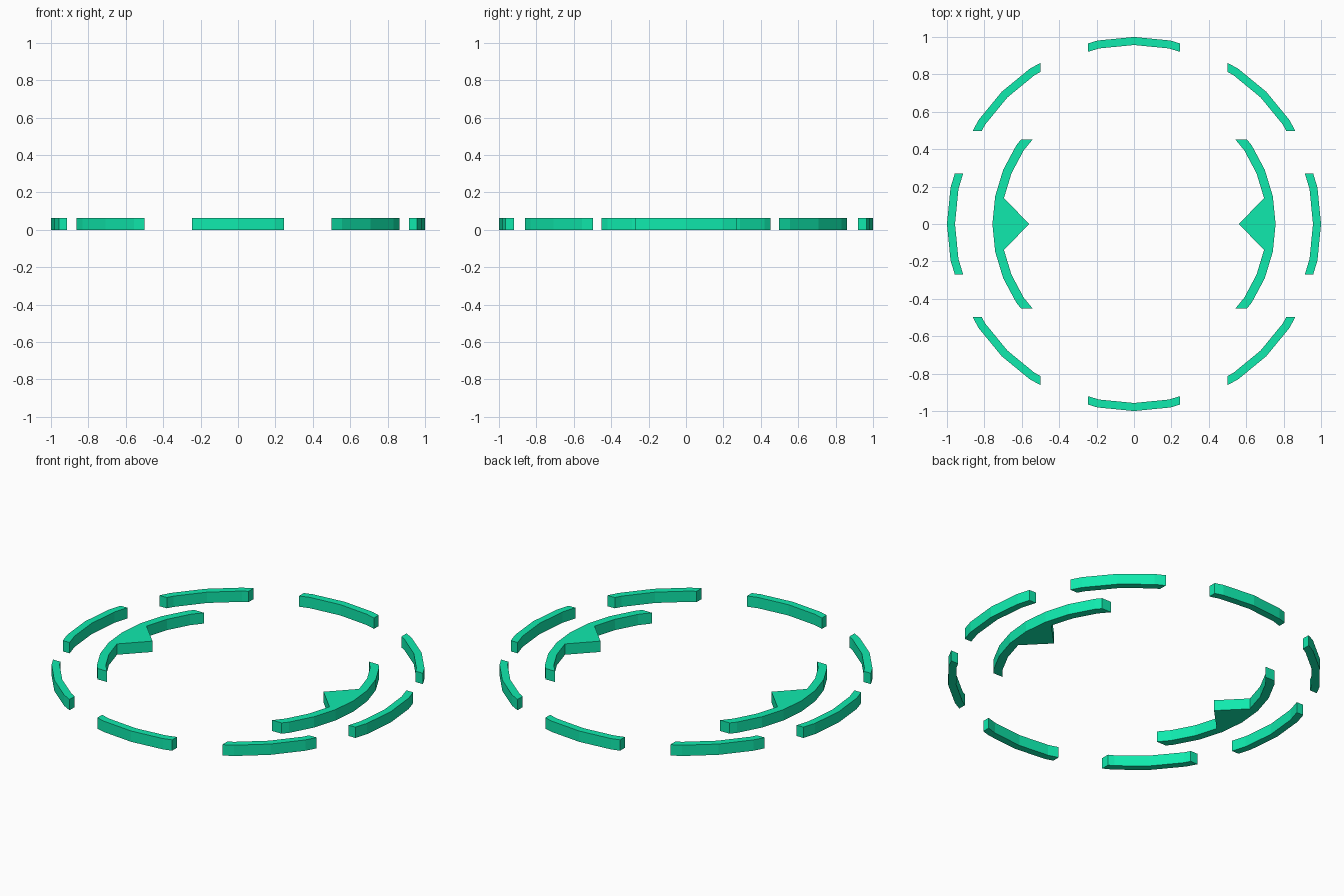
import bpy, bmesh
from math import cos, sin, pi

if "Cube" in bpy.data.objects:
    bpy.data.objects.remove(bpy.data.objects["Cube"])

HEIGHT = 0.064
STEP = pi / 16          # 32-sided rings

mat = bpy.data.materials.new("green")
mat.diffuse_color = (0.005, 0.82, 0.42, 1)
mat.use_nodes = True
mat.node_tree.nodes["Principled BSDF"].inputs["Base Color"].default_value = mat.diffuse_color


def ring_piece(name, outer, inner, first, last, clips, tip=None):
    """Sector of a 32-sided ring, clipped by straight lines and extruded up."""
    bm = bmesh.new()

    def point(r, i):
        return bm.verts.new((r * cos(i * STEP), r * sin(i * STEP), 0))

    outs = {i: point(outer, i) for i in range(first, last + 1)}
    ins = {i: point(inner, i) for i in range(first, last + 1)}
    middle = (first + last) // 2
    if tip:  # pull the middle inner corner in to form the pointer
        ins[middle].co *= tip / inner
    for i in range(first, last):
        bm.faces.new((ins[i], outs[i], outs[i + 1], ins[i + 1]))
    for co, normal in clips:
        bmesh.ops.bisect_plane(bm, geom=bm.verts[:] + bm.edges[:] + bm.faces[:],
                               plane_co=co, plane_no=normal, clear_outer=True)
    ext = bmesh.ops.extrude_face_region(bm, geom=bm.faces[:], use_keep_orig=True)
    for v in ext["geom"]:
        if isinstance(v, bmesh.types.BMVert):
            v.co.z = HEIGHT
    bmesh.ops.recalc_face_normals(bm, faces=bm.faces[:])
    mesh = bpy.data.meshes.new(name)
    bm.to_mesh(mesh)
    bm.free()
    mesh.materials.append(mat)
    obj = bpy.data.objects.new(name, mesh)
    bpy.context.collection.objects.link(obj)


def band(axis, limit):
    """Clip lines keeping |coordinate| <= limit on one axis."""
    clips = []
    for s in (1, -1):
        v = [0, 0, 0]
        v[axis] = s
        clips.append(([c * limit for c in v], v))
    return clips


# Outer dashed ring: four straight-on dashes and four diagonal dashes
for k in range(4):
    a = k * 8
    axis, limit = (1, 0.27) if k % 2 == 0 else (0, 0.245)
    ring_piece(f"outer_dash_{k}", 1.0, 0.957, a - 2, a + 2, band(axis, limit))

    sx, sy = (1, -1, -1, 1)[k], (1, 1, -1, -1)[k]
    corner = (0.5 * sx, 0.497 * sy, 0)
    ring_piece(f"diagonal_dash_{k}", 1.0, 0.957, a + 2, a + 6,
               [(corner, (-sx, 0, 0)), (corner, (0, -sy, 0))])

# Inner brackets with inward pointers
for name, a in (("right_bracket", 0), ("left_bracket", 16)):
    ring_piece(name, 0.757, 0.709, a - 4, a + 4, band(1, 0.453), tip=0.56)
